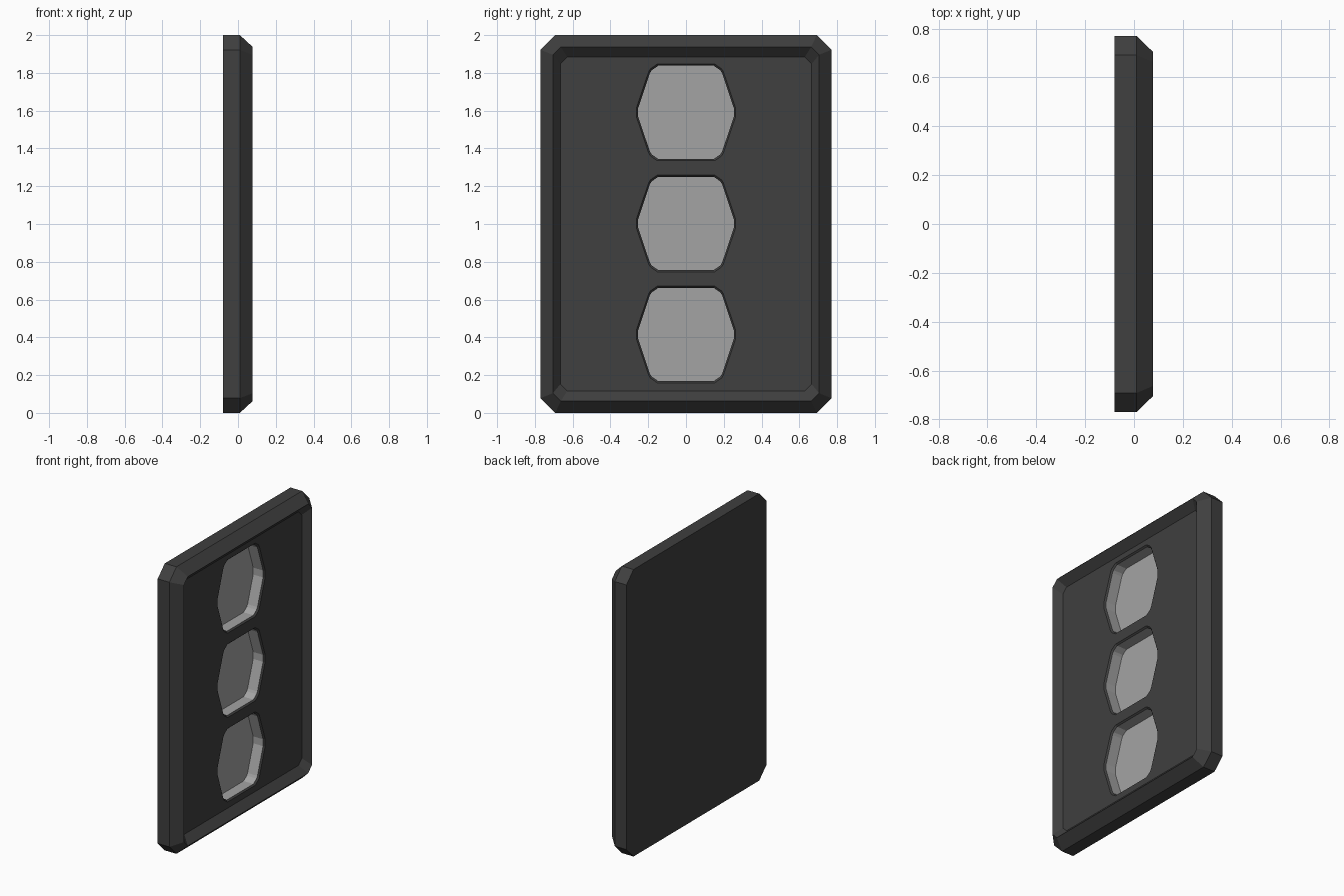
import bpy, bmesh

if "Cube" in bpy.data.objects:
    bpy.data.objects.remove(bpy.data.objects["Cube"])


def material(name, value):
    m = bpy.data.materials.new(name)
    m.diffuse_color = (value, value, value, 1)
    m.use_nodes = True
    m.node_tree.nodes["Principled BSDF"].inputs["Base Color"].default_value = m.diffuse_color
    return m


def rounded_rect(bm, x, half_y, half_z, cut, zc=1.0):
    """Rectangle with cut corners in the plane at depth x."""
    a, b = half_y, half_z
    pts = [(a, -b + cut), (a, b - cut), (a - cut, b), (-a + cut, b),
           (-a, b - cut), (-a, -b + cut), (-a + cut, -b), (a - cut, -b)]
    return [bm.verts.new((x, y, zc + z)) for y, z in pts]


def hexagon(bm, x, zc, inset):
    """Six-sided window outline with softened corners."""
    quarter = [(0.262, 0.025), (0.198, 0.215), (0.188, 0.231), (0.152, 0.256)]
    quarter = [(y * (1 - inset / 0.26), z * (1 - inset / 0.256)) for y, z in quarter]
    top = quarter + [(-y, z) for y, z in reversed(quarter)]
    pts = top + [(-y, -z) for y, z in top]
    return [bm.verts.new((x, y, zc + z)) for y, z in pts]


def bridge(bm, a, b, mat=0):
    n = len(a)
    for i in range(n):
        j = (i + 1) % n
        bm.faces.new((a[i], a[j], b[j], b[i])).material_index = mat


def loop_edges(bm, ring):
    return [bm.edges.get((ring[i], ring[(i + 1) % len(ring)])) for i in range(len(ring))]


bm = bmesh.new()

# Frame: back, outer wall, outer bevel, inner slope down to the recess
rings = [rounded_rect(bm, -0.08, 0.77, 1.0, 0.078),
         rounded_rect(bm, 0.01, 0.77, 1.0, 0.078),
         rounded_rect(bm, 0.077, 0.705, 0.938, 0.042),
         rounded_rect(bm, 0.026, 0.665, 0.884, 0.036)]
bm.faces.new(rings[0])
for a, b in zip(rings, rings[1:]):
    bridge(bm, a, b)
boundary = loop_edges(bm, rings[-1])

# Window pockets: dark chamfered rim, grey walls and floor
for zc in (0.415, 1.003, 1.591):
    rim = hexagon(bm, 0.026, zc, 0)
    lip = hexagon(bm, 0.016, zc, 0.009)
    base = hexagon(bm, -0.06, zc, 0.009)
    bridge(bm, rim, lip)
    bridge(bm, lip, base, 1)
    bm.faces.new(base).material_index = 1
    boundary += loop_edges(bm, rim)

# Recessed face around the windows
bmesh.ops.triangle_fill(bm, edges=boundary, use_beauty=True)
bmesh.ops.recalc_face_normals(bm, faces=bm.faces[:])

mesh = bpy.data.meshes.new("panel")
bm.to_mesh(mesh)
bm.free()
mesh.materials.append(material("dark grey", 0.05))
mesh.materials.append(material("light grey", 0.37))
panel = bpy.data.objects.new("panel", mesh)
bpy.context.collection.objects.link(panel)
